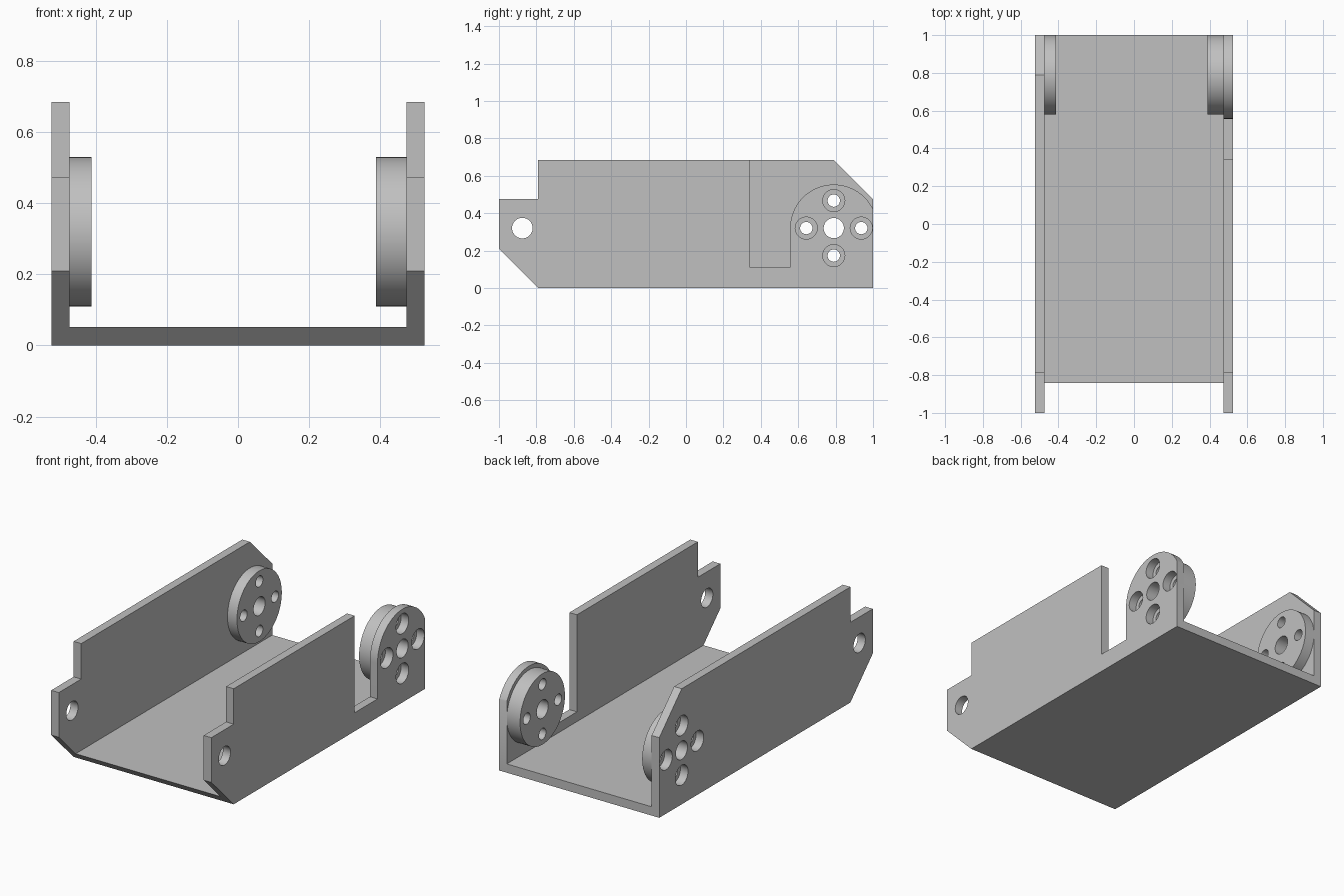
import bpy, bmesh
from math import cos, sin, pi, acos
from mathutils import Matrix

cube = bpy.data.objects.get("Cube")
if cube:
    bpy.data.objects.remove(cube, do_unlink=True)

grey = bpy.data.materials.new("plain grey")
grey.use_nodes = True
colour = (0.53, 0.53, 0.53, 1)
grey.diffuse_color = colour
grey.node_tree.nodes["Principled BSDF"].inputs["Base Color"].default_value = colour

HALF, INNER = 0.525, 0.475        # outer and inner wall positions
HUB = (0.79, 0.32)                # pivot centre in y, z
PIN = (-0.875, 0.32)              # front hinge hole
BOLT_RING = 0.147


def arc(centre, radius, start=0, end=2 * pi, steps=64):
    return [(centre[0] + radius * cos(start + (end - start) * i / steps),
             centre[1] + radius * sin(start + (end - start) * i / steps))
            for i in range(steps + 1)]


def circle(centre, radius, steps=64):
    return arc(centre, radius, steps=steps)[:-1]


def hub_holes(bolt_radius):
    """Centre bore and the four holes around it."""
    holes = [circle(HUB, 0.054, 40)]
    for k in range(4):
        a = k * pi / 2
        c = (HUB[0] + BOLT_RING * cos(a), HUB[1] + BOLT_RING * sin(a))
        holes.append(circle(c, bolt_radius, 40))
    return holes


def plate(name, loops, x0, x1):
    """Side profile (y, z) with holes, extruded from x0 to x1."""
    curve = bpy.data.curves.new(name + "_profile", "CURVE")
    curve.dimensions = "2D"
    curve.fill_mode = "BOTH"
    curve.extrude = abs(x1 - x0) / 2
    for loop in loops:
        spline = curve.splines.new("POLY")
        spline.points.add(len(loop) - 1)
        for point, (y, z) in zip(spline.points, loop):
            point.co = (y, z, 0, 1)
        spline.use_cyclic_u = True
    helper = bpy.data.objects.new(name + "_profile", curve)
    mesh = bpy.data.meshes.new_from_object(helper)
    bpy.data.objects.remove(helper)
    bpy.data.curves.remove(curve)

    # Stand the profile up: local x, y, z become y, z, x
    turn = Matrix(((0, 0, 1, (x0 + x1) / 2), (1, 0, 0, 0), (0, 1, 0, 0), (0, 0, 0, 1)))
    bm = bmesh.new()
    bm.from_mesh(mesh)
    bm.transform(turn)
    bmesh.ops.remove_doubles(bm, verts=bm.verts, dist=0.0001)
    bmesh.ops.recalc_face_normals(bm, faces=bm.faces)
    bm.to_mesh(mesh)
    bm.free()
    mesh.name = name
    mesh.materials.clear()
    mesh.materials.append(grey)
    obj = bpy.data.objects.new(name, mesh)
    bpy.context.collection.objects.link(obj)
    bpy.ops.object.select_all(action="DESELECT")
    obj.select_set(True)
    bpy.context.view_layer.objects.active = obj
    bpy.ops.object.shade_smooth_by_angle(angle=pi / 6)
    return obj


# Shared outline of the front ear, and the two different back ends
front_end = [(-0.79, 0.685), (-0.79, 0.475), (-1, 0.475), (-1, 0.21), (-0.79, 0), (1, 0)]
chamfered_back = [(1, 0.475), (0.79, 0.685)]
arm_radius = 0.233
rounded_arm = arc(HUB, arm_radius, acos(0.21 / arm_radius), pi)
slotted_back = rounded_arm + [(HUB[0] - arm_radius, 0.11), (0.343, 0.11), (0.343, 0.685)]
wall_holes = [circle(PIN, 0.055, 40)] + hub_holes(0.059)

# Side walls
plate("right_wall", [front_end + chamfered_back] + wall_holes, -HALF, -INNER)
plate("left_wall", [front_end + slotted_back] + wall_holes, INNER, HALF)

# Floor, bevelled at the front to follow the walls
plate("floor", [[(-0.79, 0), (1, 0), (1, 0.052), (-0.842, 0.052)]], -INNER, INNER)

# Pivot discs on the inner faces of the walls
disc = [circle(HUB, 0.21, 96)] + hub_holes(0.033)
plate("right_pivot_disc", disc, -INNER, -0.413)
plate("left_pivot_disc", disc, 0.388, INNER)
